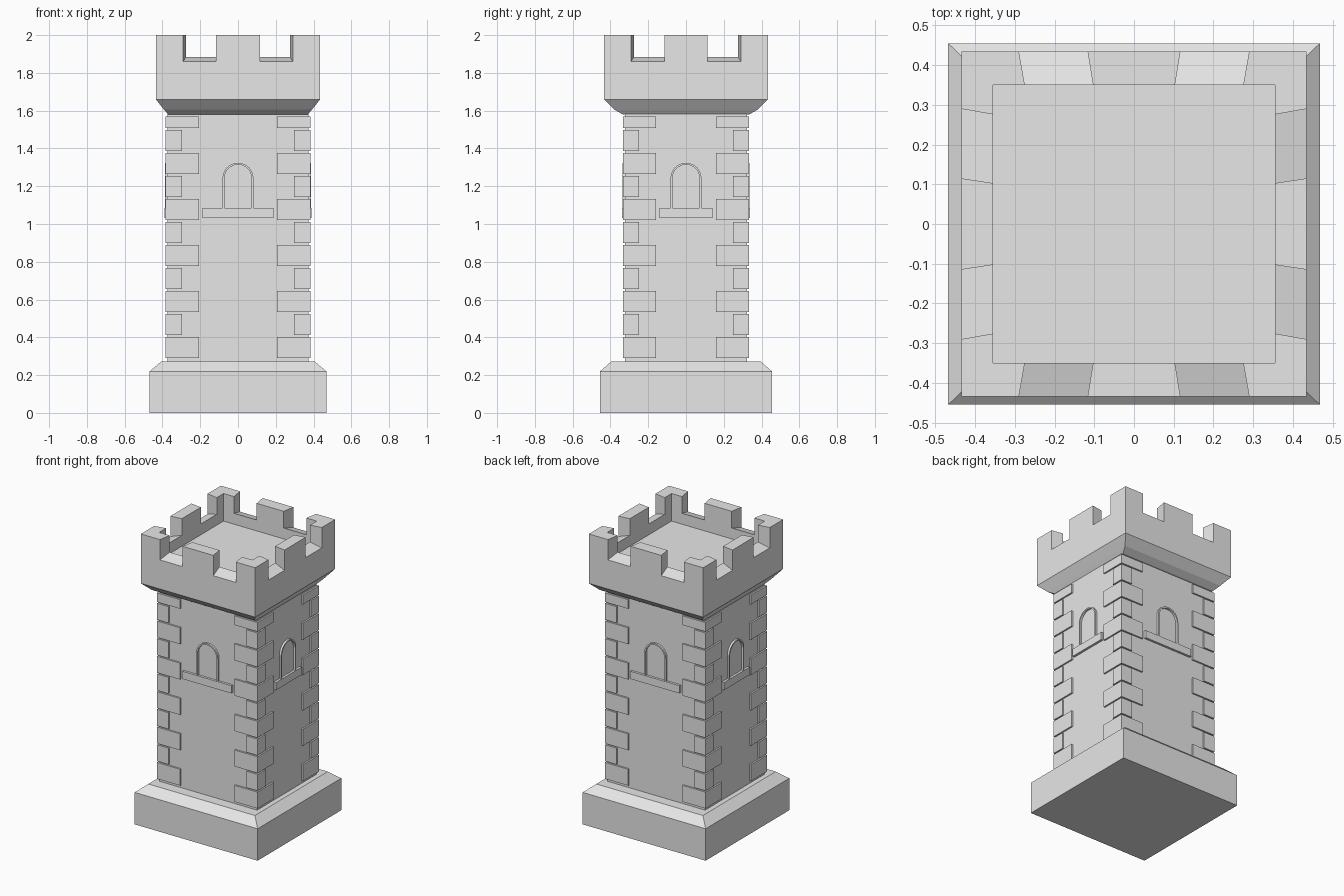
import bpy, bmesh, math

cube = bpy.data.objects.get("Cube")
if cube:
    bpy.data.objects.remove(cube, do_unlink=True)

stone = bpy.data.materials.new("grey stone")
stone.use_nodes = True
GREY = (0.8, 0.8, 0.8, 1)
stone.diffuse_color = GREY
stone.node_tree.nodes["Principled BSDF"].inputs["Base Color"].default_value = GREY

# Half sizes of the shaft, and how far the corner stones stand out
SHAFT_X, SHAFT_Y, PROUD = 0.372, 0.323, 0.011


def finish(name, bm):
    bmesh.ops.recalc_face_normals(bm, faces=bm.faces)
    mesh = bpy.data.meshes.new(name)
    bm.to_mesh(mesh)
    bm.free()
    mesh.materials.append(stone)
    obj = bpy.data.objects.new(name, mesh)
    bpy.context.collection.objects.link(obj)
    return obj


def loft(name, rings, close=False):
    """Skin a stack of equally long point loops and cap or join the ends."""
    bm = bmesh.new()
    loops = [[bm.verts.new(p) for p in ring] for ring in rings]
    n = len(loops[0])
    pairs = list(zip(loops, loops[1:]))
    for a, b in pairs:
        for i in range(n):
            j = (i + 1) % n
            bm.faces.new((a[i], a[j], b[j], b[i]))
    bm.faces.new(loops[0][::-1])
    bm.faces.new(loops[-1])
    return finish(name, bm)


def rect(hx, hy, z, cx=0, cy=0):
    return [(cx + sx * hx, cy + sy * hy, z)
            for sx, sy in ((-1, -1), (1, -1), (1, 1), (-1, 1))]


def prism(name, outline, z0, z1):
    return loft(name, [[(x, y, z) for x, y in outline] for z in (z0, z1)])


# Stepped base and shaft
loft("base", [rect(0.468, 0.455, 0), rect(0.468, 0.455, 0.22),
              rect(0.406, 0.396, 0.272)])
loft("shaft", [rect(SHAFT_X, SHAFT_Y, 0.26), rect(SHAFT_X, SHAFT_Y, 1.6)])

# Corner stones, alternating long and short
for row in range(11):
    z0 = 0.29 + row * 0.1217
    z1 = min(z0 + 0.113, 1.57)
    half = 0.088 if row % 2 == 0 else 0.043
    for sx in (-1, 1):
        for sy in (-1, 1):
            cx = sx * (SHAFT_X + PROUD - half)
            cy = sy * (SHAFT_Y + PROUD - half)
            loft("corner_stone", [rect(half, half, z, cx, cy) for z in (z0, z1)])

# Crown: flared collar, parapet with sloping sill, sunken floor
OUT, IN_X, IN_Y = 0.435, 0.355, 0.35
loft("crown", [rect(0.37, 0.335, 1.58), rect(0.392, 0.38, 1.606),
               rect(OUT, OUT, 1.66), rect(OUT, OUT, 1.86),
               rect(IN_X, IN_Y, 1.885), rect(IN_X, IN_Y, 1.81)])

corner = [(0.29, OUT), (OUT, OUT), (OUT, 0.29),
          (IN_X, 0.276), (IN_X, IN_Y), (0.275, IN_Y)]
for sx in (-1, 1):
    for sy in (-1, 1):
        prism("corner_merlon", [(sx * x, sy * y) for x, y in corner], 1.855, 2)
for s in (-1, 1):
    prism("middle_merlon", [(-0.117, s * OUT), (0.117, s * OUT),
                            (0.103, s * IN_Y), (-0.103, s * IN_Y)], 1.855, 2)
    prism("middle_merlon", [(s * OUT, -0.115), (s * OUT, 0.115),
                            (s * IN_X, 0.103), (s * IN_X, -0.103)], 1.855, 2)


# Arched windows with sills on all four walls
def arch(r):
    curve = [(r * math.cos(math.pi * i / 12), 1.242 + r * math.sin(math.pi * i / 12))
             for i in range(13)]
    return [(r, 1.08)] + curve + [(-r, 1.08)]


def wall_point(side, u, d, z):
    """Point on a wall: u along it, d out from it."""
    axis, s = side
    if axis == "y":
        return (u, s * (SHAFT_Y + d), z)
    return (s * (SHAFT_X + d), u, z)


for side in (("y", -1), ("y", 1), ("x", -1), ("x", 1)):
    # Frame: a four-sided section swept along the arch
    inner, outer = arch(0.072), arch(0.082)
    sections = []
    for (ui, zi), (uo, zo) in zip(inner, outer):
        sections.append([wall_point(side, uo, -0.01, zo), wall_point(side, uo, 0.014, zo),
                         wall_point(side, ui, 0.014, zi), wall_point(side, ui, -0.01, zi)])
    loft("window_frame", sections)
    w = 0.187 if side[0] == "y" else 0.14
    loft("window_sill", [[wall_point(side, u, d, z) for u, d in
                          ((-w, -0.01), (w, -0.01), (w, 0.016), (-w, 0.016))]
                         for z in (1.032, 1.085)])
